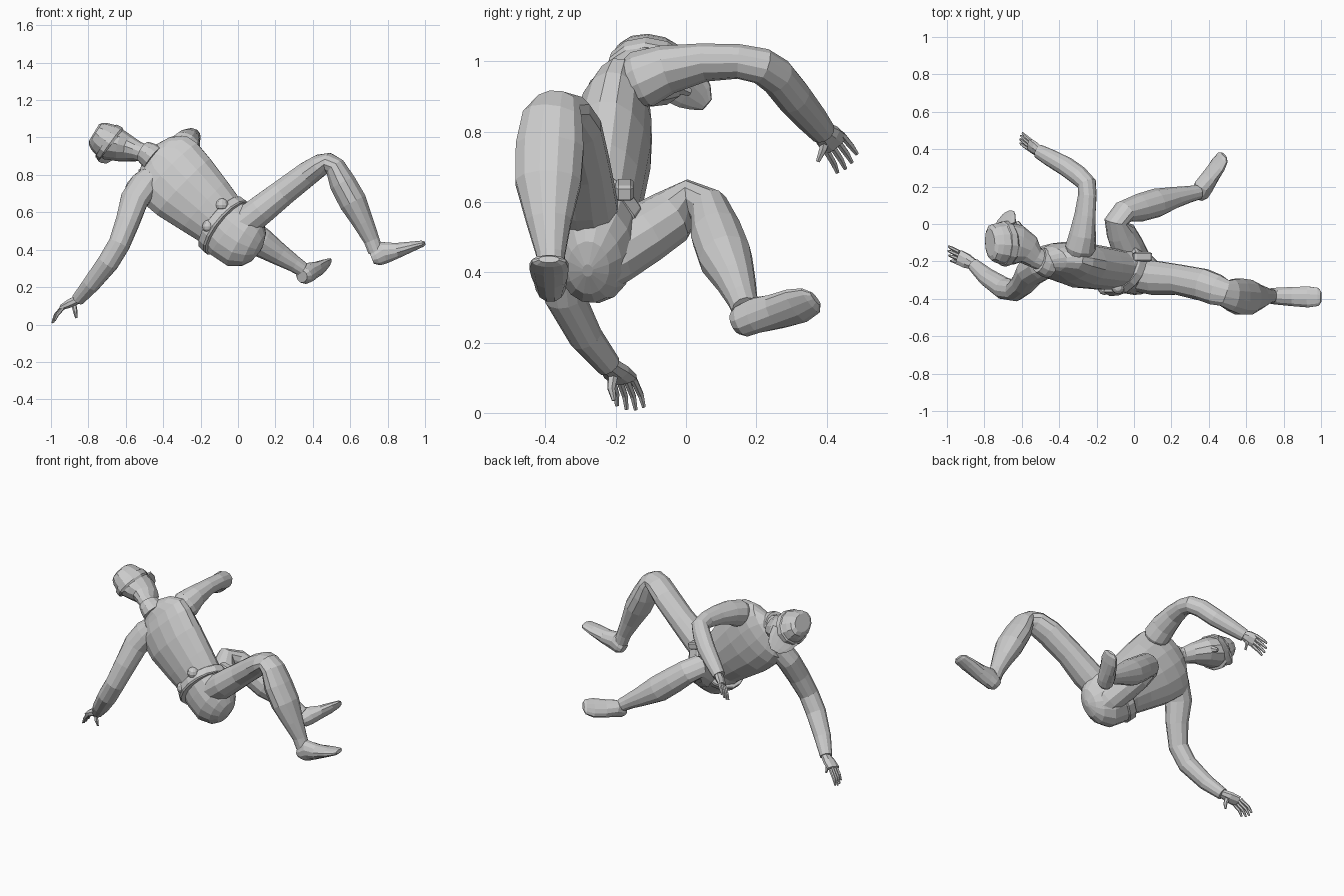
import bpy, bmesh, math
from mathutils import Vector, Matrix


def loft(name, stations, ref, n=12):
    """Skin elliptical rings (x, y, z, radius along ref, other radius)."""
    bm = bmesh.new()
    pts = [Vector(s[:3]) for s in stations]
    rings = []
    for i, s in enumerate(stations):
        t1 = (pts[i] - pts[i - 1]).normalized() if i else Vector()
        t2 = (pts[i + 1] - pts[i]).normalized() if i < len(pts) - 1 else Vector()
        t = (t1 + t2).normalized()
        a = Vector(ref)
        a = (a - t * a.dot(t)).normalized()
        b = t.cross(a)
        ring = []
        for k in range(n):
            w = 2 * math.pi * (k + .5) / n
            ring.append(bm.verts.new(pts[i] + a * s[3] * math.cos(w) + b * s[4] * math.sin(w)))
        rings.append(ring)
    for p, q in zip(rings, rings[1:]):
        for k in range(n):
            bm.faces.new((p[k], p[(k + 1) % n], q[(k + 1) % n], q[k]))
    bm.faces.new(rings[0][::-1])
    bm.faces.new(rings[-1])
    bmesh.ops.recalc_face_normals(bm, faces=bm.faces)
    return finish(name, bm)


def finish(name, bm):
    me = bpy.data.meshes.new(name)
    bm.to_mesh(me)
    bm.free()
    ob = bpy.data.objects.new(name, me)
    bpy.context.collection.objects.link(ob)
    return ob


def pouch(name, loc, r):
    bm = bmesh.new()
    bmesh.ops.create_uvsphere(bm, u_segments=10, v_segments=6, radius=r)
    bmesh.ops.translate(bm, verts=bm.verts, vec=loc)
    return finish(name, bm)


def box(name, loc, size, x_axis, z_axis):
    bm = bmesh.new()
    bmesh.ops.create_cube(bm, size=1)
    bmesh.ops.bevel(bm, geom=bm.edges[:], offset=.15, segments=1, affect='EDGES')
    x = Vector(x_axis).normalized()
    z = Vector(z_axis).normalized()
    y = z.cross(x).normalized()
    x = y.cross(z)
    m = Matrix((x, y, z)).transposed().to_4x4()
    m.translation = loc
    bm.transform(m @ Matrix.Diagonal((*size, 1)))
    return finish(name, bm)


def hand(side_name, wrist, knuckle, tip, across, thumb_tip):
    w, k, t, a = (Vector(v) for v in (wrist, knuckle, tip, across))
    a.normalize()
    mid = w.lerp(k, .5)
    loft(side_name + "_palm", [(*w, .028, .025), (*mid, .041, .025), (*k, .043, .016)], a, 8)
    for i in range(4):
        off = i - 1.5
        s = k + a * off * .021 - (k - w) * .1
        e = t + a * off * .026 - (t - k) * .1 * abs(off)
        m = s.lerp(e, .5) + (k - w) * .15
        loft(f"{side_name}_finger_{i + 1}", [(*s, .011, .011), (*m, .0095, .0095), (*e, .006, .005)], a, 6)
    th = Vector(thumb_tip)
    s = w.lerp(k, .35)
    m = s.lerp(th, .6) + a * .008
    loft(side_name + "_thumb", [(*s, .017, .015), (*m, .012, .012), (*th, .006, .006)], a, 6)


ACROSS = (.64, 0, .77)

# Torso and pelvis
loft("torso", [(-.10, -.245, .56, .16, .11), (-.18, -.235, .635, .182, .117), (-.29, -.22, .735, .21, .122),
               (-.37, -.202, .815, .22, .108), (-.415, -.19, .86, .208, .088), (-.45, -.192, .892, .145, .072),
               (-.475, -.2, .91, .06, .055)], ACROSS, 16)
loft("pelvis", [(.125, -.28, .405, .02, .015), (.11, -.278, .413, .085, .06), (.08, -.274, .428, .13, .092),
                (.03, -.265, .455, .168, .117), (-.04, -.25, .505, .172, .12), (-.10, -.245, .56, .16, .11)], ACROSS, 16)

# Belt tilted up at the back, with its pouches and flap
loft("belt", [(-.057, -.259, .515, .174, .138), (-.062, -.256, .519, .18, .145),
              (-.09, -.237, .543, .177, .143), (-.095, -.234, .547, .17, .136)], ACROSS, 16)
for i, p in enumerate([(-.158, -.345, .525), (-.085, -.34, .64)]):
    pouch(f"belt_pouch_{i + 1}", p, .035)
box("belt_buckle", (-.045, -.112, .51), (.07, .025, .06), ACROSS, (-.77, .4, .64))
box("belt_flap", (.045, -.175, .635), (.045, .05, .10), ACROSS, (-.9, 0, .25))

# Neck, collar and head
AX = (0, 1, -.25)
loft("collar", [(-.455, -.21, .89, .08, .073), (-.48, -.205, .91, .077, .066), (-.505, -.195, .925, .068, .058)], AX)
loft("head", [(-.47, -.205, .905, .055, .047), (-.53, -.178, .925, .06, .05), (-.565, -.138, .935, .085, .062),
              (-.62, -.113, .952, .11, .08), (-.68, -.105, .97, .115, .093), (-.72, -.10, .995, .10, .085)], AX)
loft("nose", [(-.61, -.02, .925, .02, .02), (-.625, .01, .912, .012, .012)], (-.84, 0, .54), 6)

# Cap: band, flat crown and brim
loft("cap_band", [(-.675, -.106, .962, .117, .1), (-.68, -.106, .966, .124, .106),
                  (-.705, -.103, .982, .121, .103), (-.708, -.103, .984, .112, .094)], AX)
loft("cap_crown", [(-.698, -.103, .98, .116, .098), (-.738, -.1, 1.005, .107, .083),
                   (-.76, -.098, 1.02, .098, .068), (-.77, -.098, 1.026, .075, .05)], AX)
loft("cap_brim", [(-.695, -.03, .955, .098, .012), (-.69, .015, .922, .085, .01),
                  (-.686, .042, .898, .064, .008), (-.682, .06, .877, .03, .006)], (.54, 0, .84))

# Arms: one reaching back, one propping on the ground
BEND_R = (-.6, 0, .8)
loft("right_arm", [(-.30, -.17, .93, .07, .06), (-.285, -.125, .95, .086, .08), (-.275, -.055, .977, .068, .075),
                   (-.262, .05, .997, .05, .062), (-.25, .15, 1.0, .048, .052), (-.252, .215, .987, .052, .052),
                   (-.295, .258, .958, .055, .053), (-.36, .305, .90, .055, .052),
                   (-.45, .355, .84, .044, .046), (-.51, .388, .80, .036, .038)], BEND_R)
hand("right_hand", (-.50, .385, .805), (-.56, .425, .765), (-.61, .465, .70), (.15, .72, .68), (-.53, .375, .715))

BEND_L = (.7, -.6, -.3)
loft("left_arm", [(-.46, -.215, .79, .065, .065), (-.50, -.225, .745, .083, .075), (-.555, -.26, .665, .08, .07),
                  (-.59, -.315, .55, .066, .066), (-.635, -.355, .43, .058, .06), (-.695, -.345, .33, .056, .06),
                  (-.785, -.285, .215, .047, .05), (-.855, -.22, .135, .036, .036)], BEND_L)
hand("left_hand", (-.85, -.22, .137), (-.938, -.177, .095), (-.994, -.155, .005), (.15, -1, .05), (-.865, -.205, .035))

# Raised leg and its foot
Y = (0, 1, 0)
loft("right_leg", [(.03, -.275, .54, .09, .085), (.12, -.29, .61, .094, .082), (.24, -.298, .705, .083, .074),
                   (.37, -.325, .805, .088, .068), (.44, -.352, .852, .085, .06), (.485, -.37, .866, .073, .053),
                   (.52, -.38, .84, .088, .058), (.56, -.388, .755, .1, .074), (.615, -.392, .655, .096, .077),
                   (.67, -.39, .545, .066, .058), (.715, -.385, .45, .042, .044), (.737, -.385, .39, .038, .042)], Y)
loft("right_foot", [(.715, -.385, .352, .035, .03), (.74, -.385, .362, .044, .052), (.78, -.386, .385, .048, .062),
                    (.85, -.388, .395, .053, .043), (.93, -.39, .417, .058, .028), (.985, -.39, .432, .05, .018),
                    (1.0, -.39, .437, .03, .01)], Y)

# Folded leg and its foot
BEND = (-.62, .2, -.77)
loft("left_leg", [(.03, -.32, .40, .04, .05), (.02, -.28, .42, .09, .10), (0, -.21, .457, .09, .10),
                  (-.035, -.12, .51, .086, .09), (-.07, -.045, .557, .08, .08), (-.095, .013, .6, .07, .06),
                  (-.05, .067, .575, .073, .06), (.03, .087, .51, .078, .075), (.12, .113, .44, .08, .077),
                  (.22, .142, .375, .06, .057), (.30, .16, .325, .045, .044), (.345, .17, .295, .04, .04)], BEND)
loft("left_foot", [(.342, .142, .255, .035, .03), (.353, .162, .262, .047, .048), (.373, .20, .278, .05, .054),
                   (.41, .255, .288, .056, .038), (.45, .315, .305, .06, .026), (.475, .355, .32, .048, .017),
                   (.482, .368, .326, .026, .01)], BEND)
